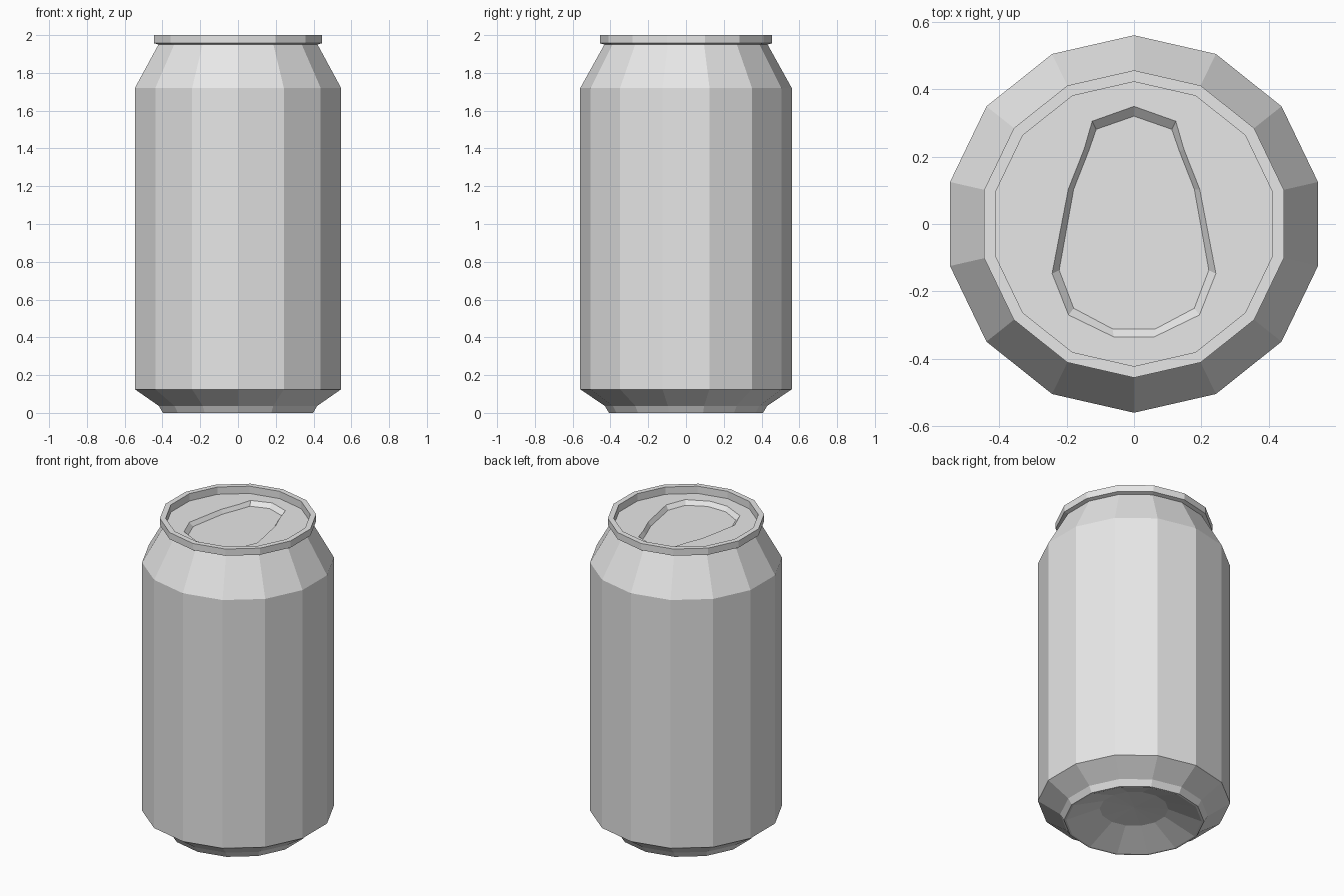
import bpy
import bmesh
from math import cos, sin, pi

SIDES = 14
LID_Z = 1.953
POCKET_DEPTH = 0.025

cube = bpy.data.objects.get("Cube")
if cube:
    bpy.data.objects.remove(cube, do_unlink=True)

# Single bare metal colour
metal = bpy.data.materials.new("bare_metal")
metal.use_nodes = True
metal.diffuse_color = (0.8, 0.8, 0.8, 1)
metal.node_tree.nodes["Principled BSDF"].inputs["Base Color"].default_value = (0.8, 0.8, 0.8, 1)


def ring(bm, radius, z):
    """Counter-clockwise ring with one corner pointing to the back."""
    angles = [pi / 2 + 2 * pi * i / SIDES for i in range(SIDES)]
    return [bm.verts.new((radius * cos(a), radius * sin(a), z)) for a in angles]


def outline(bm, half, z):
    """Counter-clockwise loop mirrored from the +x half, back to front."""
    left = [(-x, y) for x, y in half]
    right = [p for p in reversed(half) if p[0] > 0]
    return [bm.verts.new((x, y, z)) for x, y in left + right]


def skin(bm, first, second):
    n = len(first)
    for i in range(n):
        j = (i + 1) % n
        bm.faces.new((first[i], first[j], second[j], second[i]))


def finish(bm, name):
    mesh = bpy.data.meshes.new(name)
    bm.to_mesh(mesh)
    bm.free()
    mesh.materials.append(metal)
    obj = bpy.data.objects.new(name, mesh)
    bpy.context.collection.objects.link(obj)
    return obj


# Can body: domed base, foot, wall, neck and rolled rim
profile = [(0, 0.09), (0.2, 0.08), (0.395, 0), (0.408, 0), (0.43, 0.037),
           (0.56, 0.125), (0.56, 1.72), (0.432, 1.95), (0.456, 1.957),
           (0.456, 2), (0.422, 2), (0.422, LID_Z)]
bm = bmesh.new()
rings = [ring(bm, r, z) for r, z in profile]
for lower, upper in zip(rings, rings[1:]):
    skin(bm, lower, upper)
bmesh.ops.remove_doubles(bm, verts=bm.verts[:], dist=1e-5)
finish(bm, "can_body")

# Lid with a sunken, egg-shaped pocket
pocket_top = [(0, 0.349), (0.124, 0.305), (0.148, 0.222), (0.195, 0.103),
              (0.243, -0.147), (0.194, -0.27), (0.06, -0.335)]
pocket_floor = [(0, 0.32), (0.112, 0.281), (0.135, 0.215), (0.179, 0.103),
                (0.222, -0.137), (0.179, -0.25), (0.064, -0.311)]
bm = bmesh.new()
rim = ring(bm, 0.422, LID_Z)
mouth = outline(bm, pocket_top, LID_Z)
edges = [bm.edges.new((loop[i - 1], loop[i])) for loop in (rim, mouth) for i in range(len(loop))]
bmesh.ops.triangle_fill(bm, edges=edges, use_beauty=True, normal=(0, 0, 1))
bm.normal_update()
for face in bm.faces:
    if face.normal.z < 0:
        face.normal_flip()
bmesh.ops.dissolve_limit(bm, angle_limit=0.01, verts=[], edges=[])
floor = outline(bm, pocket_floor, LID_Z - POCKET_DEPTH)
skin(bm, mouth, floor)
bm.faces.new(floor)
finish(bm, "lid")
